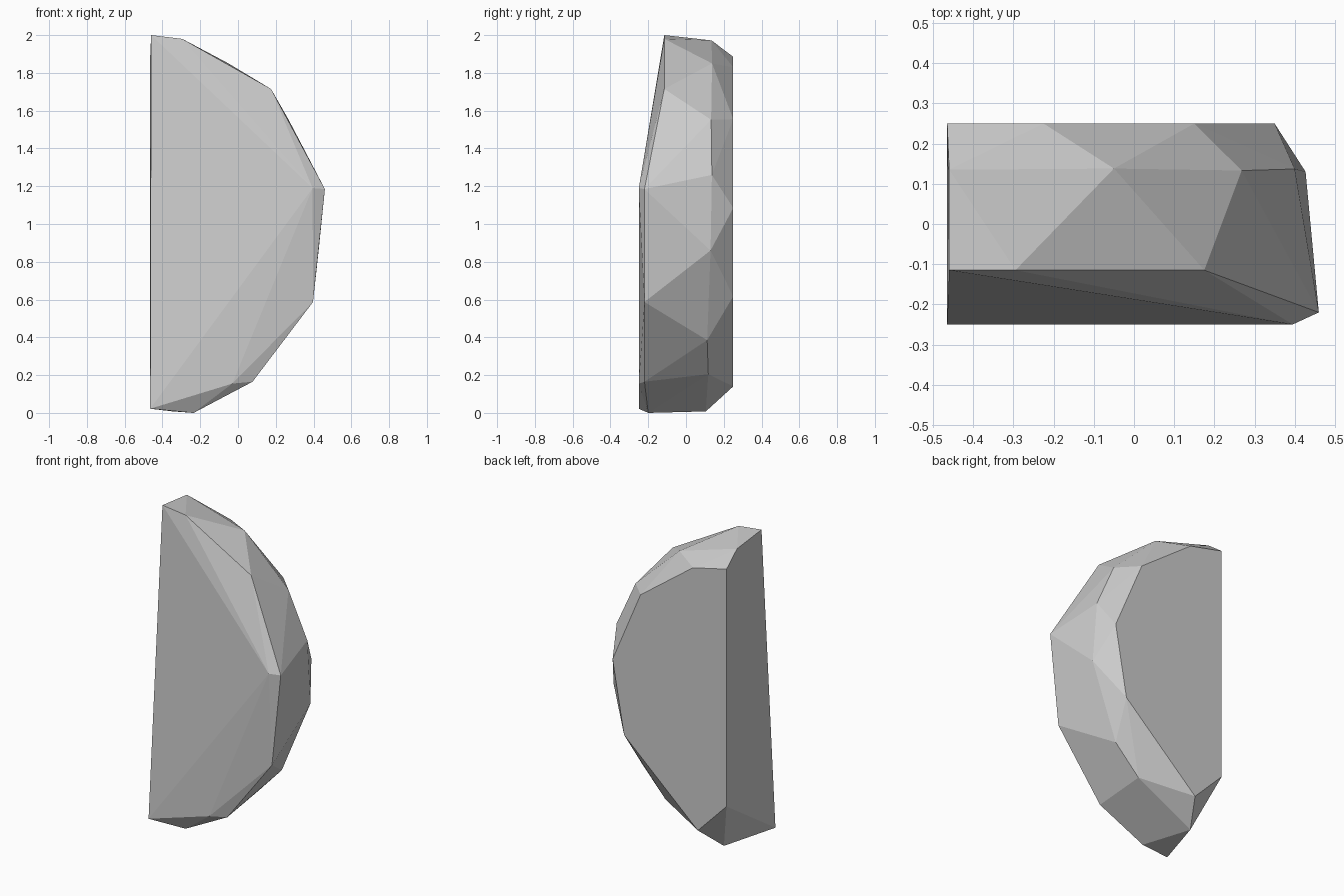
import bpy
import bmesh

# Contour rings of the split boulder, each at (nearly) constant depth: (x, y, z)
front_ring = [
    (-0.46, -0.115, 2.0), (-0.295, -0.115, 1.98), (0.175, -0.115, 1.715),
    (0.46, -0.22, 1.185), (0.395, -0.25, 1.19), (0.397, -0.22, 0.587),
    (0.077, -0.22, 0.165), (-0.03, -0.25, 0.155), (-0.235, -0.2, 0.0),
    (-0.465, -0.25, 0.022),
]
middle_ring = [
    (-0.46, 0.135, 1.972), (-0.05, 0.138, 1.85), (0.268, 0.133, 1.552),
    (0.40, 0.137, 1.26), (0.427, 0.13, 0.86), (0.235, 0.112, 0.385),
    (0.065, 0.118, 0.205), (-0.345, 0.105, 0.008),
]
# The back is one flat cut at y = 0.25: (x, z)
back_ring = [
    (-0.465, 1.885), (-0.225, 1.83), (0.15, 1.555), (0.35, 1.085),
    (0.268, 0.617), (-0.26, 0.14), (-0.465, 0.35),
]

# Wrap the rings in a faceted hull
bm = bmesh.new()
for p in front_ring + middle_ring + [(x, 0.25, z) for x, z in back_ring]:
    bm.verts.new(p)
hull = bmesh.ops.convex_hull(bm, input=bm.verts[:])
loose = [v for v in bm.verts if not v.link_faces]
bmesh.ops.delete(bm, geom=loose, context='VERTS')
bmesh.ops.recalc_face_normals(bm, faces=bm.faces[:])

mesh = bpy.data.meshes.new("half_boulder")
bm.to_mesh(mesh)
bm.free()
rock = bpy.data.objects.new("half_boulder", mesh)
bpy.context.collection.objects.link(rock)
